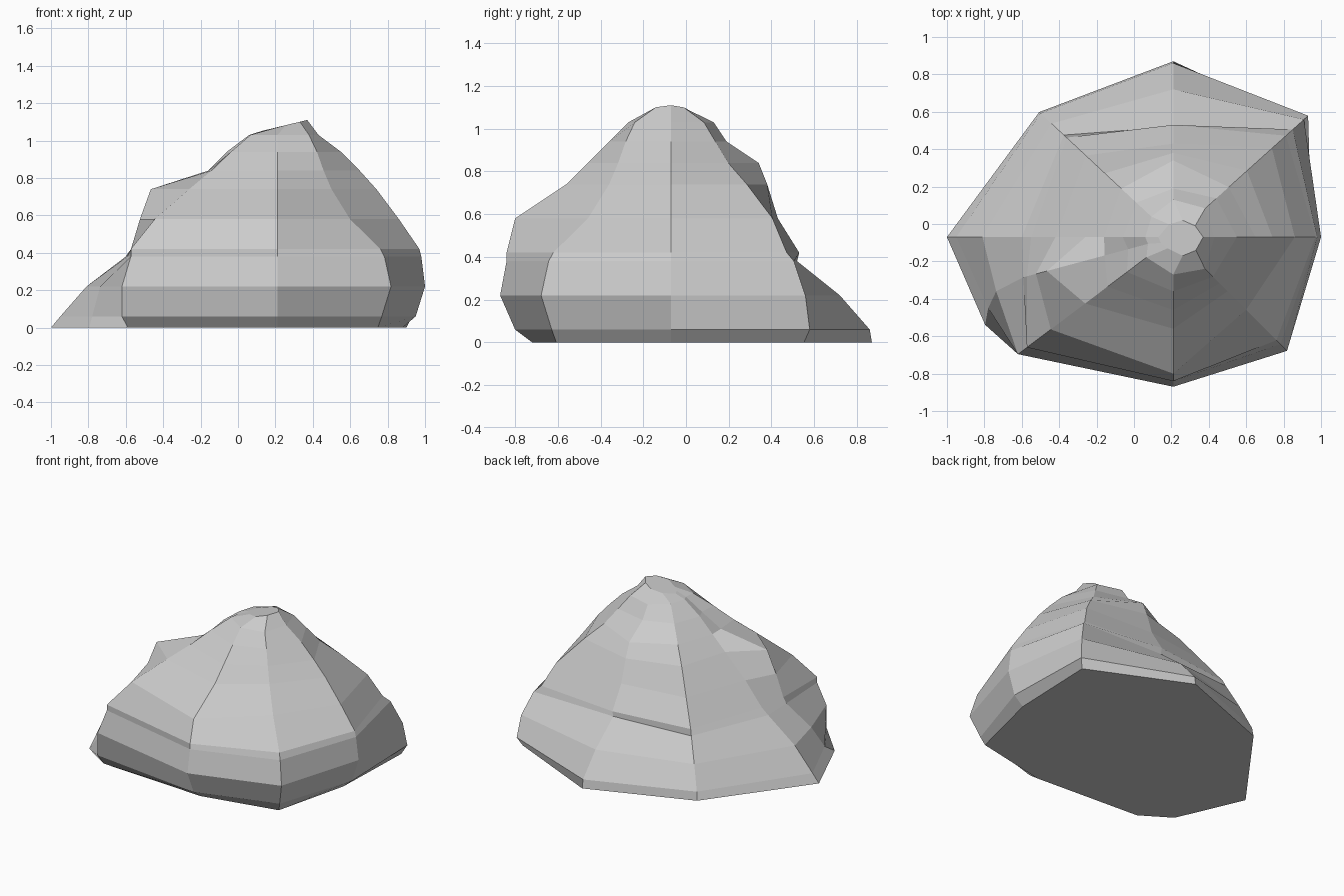
import bpy, bmesh
from math import cos, sin, radians

AXIS_X, AXIS_Y = 0.21, -0.07
# heights of the rings, bottom to top
LEVELS = [0, .06, .22, .38, .42, .58, .74, .84, .94, 1.03, 1.08]

# compass angle of each ridge: its radius at every level
RIDGES = {
    0:   [.67, .74, .79, .77, .76, .65, .53, .44, .34, .22, .11],
    42:  [.93, .97, .94, .86, .81, .71, .53, .40, .31, .23, .09],
    90:  [.94, .93, .79, .59, .60, .50, .45, .41, .26, .20, .09],
    137: [.98, .97, .89, .80, .78, .64, .50, .38, .27, .16, .10],
    180: [1.21, 1.16, 1.02, .81, .76, .63, .47, .37, .27, .15, .13],
    195: [1.11, 1.06, .99, .83, .81, .76, .70, .38, .25, .14, .12],
    217: [1.00, 1.04, 1.04, .98, .98, .82, .59, .44, .31, .18, .10],
    270: [.65, .73, .80, .77, .77, .73, .49, .39, .29, .20, .10],
    315: [.76, .79, .86, .81, .78, .55, .41, .35, .30, .24, .10],
}

bm = bmesh.new()
rings = []
last = len(LEVELS) - 1
for i, z in enumerate(LEVELS):
    ring = []
    for angle, radii in RIDGES.items():
        # the left shoulder swings forward at the foot of the rock
        a = radians(angle + (max(0, 10 - 4 * i) if angle == 195 else 0))
        x = AXIS_X + radii[i] * cos(a)
        y = AXIS_Y + radii[i] * sin(a)
        h = z
        if i == last:  # tilted summit
            x += 0.05
            h = 1.05 + 0.24 * (x - 0.12)
        ring.append(bm.verts.new((x, y, h)))
    rings.append(ring)

# faceted sides
n = len(RIDGES)
for low, high in zip(rings, rings[1:]):
    for k in range(n):
        j = (k + 1) % n
        bm.faces.new((low[k], low[j], high[j], high[k]))

# base and summit
bm.faces.new(list(reversed(rings[0])))
bm.faces.new(rings[-1])
bmesh.ops.recalc_face_normals(bm, faces=bm.faces)

mesh = bpy.data.meshes.new("rock")
bm.to_mesh(mesh)
bm.free()
rock = bpy.data.objects.new("rock", mesh)
bpy.context.collection.objects.link(rock)
